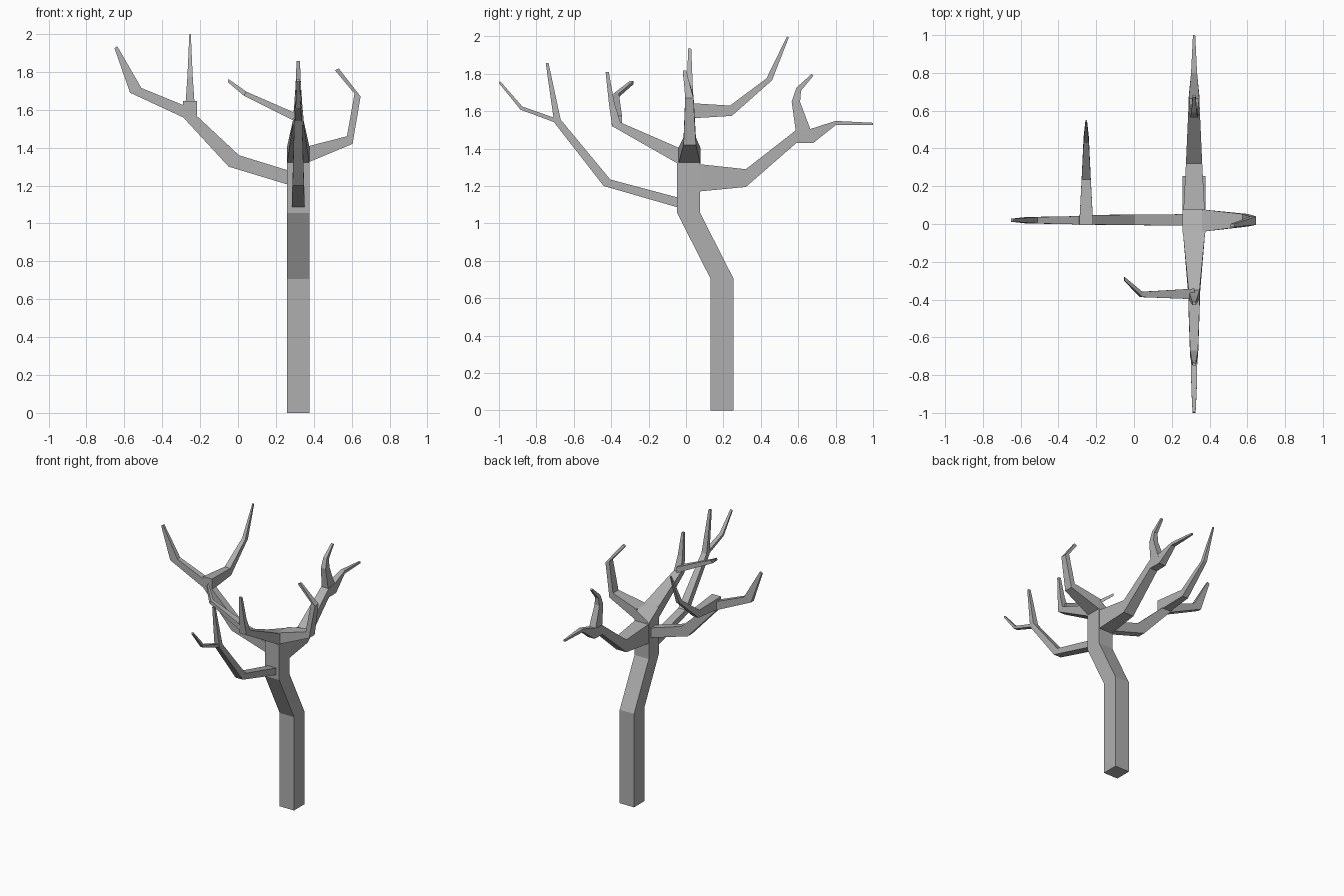
import bpy, bmesh

CX = 0.318  # trunk axis in x
CY = 0.018  # axis of the sideways branches in y

bark = bpy.data.materials.new("bark_grey")
bark.diffuse_color = (0.43, 0.43, 0.43, 1)


def limb(name, axis, rings):
    """Loft four-sided rings: (u1, z1, u2, z2, centre, half_width), u along the given axis."""
    bm = bmesh.new()
    loops = []
    for u1, z1, u2, z2, c, h in rings:
        pts = [(u1, c - h, z1), (u1, c + h, z1), (u2, c + h, z2), (u2, c - h, z2)]
        if axis == 'y':
            pts = [(b, a, z) for a, b, z in pts]
        loops.append([bm.verts.new(p) for p in pts])
    for a, b in zip(loops, loops[1:]):
        for i in range(4):
            j = (i + 1) % 4
            bm.faces.new((a[i], a[j], b[j], b[i]))
    bm.faces.new(loops[0])
    bm.faces.new(loops[-1])
    bmesh.ops.recalc_face_normals(bm, faces=bm.faces)
    me = bpy.data.meshes.new(name)
    bm.to_mesh(me)
    bm.free()
    me.materials.append(bark)
    ob = bpy.data.objects.new(name, me)
    bpy.context.collection.objects.link(ob)
    return ob


# Bent square trunk, its top sloping down to the rear left corner
trunk = limb("trunk", 'y', [
    (.13, 0, .253, 0, CX, .06), (.13, .707, .253, .707, CX, .06),
    (-.047, 1.055, .076, 1.055, CX, .06), (-.047, 1.318, .076, 1.318, CX, .06),
    (-.047, 1.405, .076, 1.405, CX, .06)])
trunk.data.vertices[-1].co.z = 1.325

# Upper front branch and its sideways twig
limb("front_upper_branch", 'y', [
    (-.04, 1.318, -.04, 1.405, CX, .059), (-.395, 1.52, -.35, 1.54, CX, .029),
    (-.412, 1.64, -.382, 1.64, CX, .02), (-.43, 1.81, -.413, 1.81, CX, .009)])
limb("front_upper_twig", 'x', [
    (.32, 1.53, .32, 1.575, -.37, .028), (.03, 1.675, .045, 1.695, -.373, .014),
    (-.053, 1.745, -.05, 1.762, -.29, .01)])

# Lower front branch and its twig
limb("front_lower_branch", 'y', [
    (-.03, 1.082, -.03, 1.135, CX, .034), (-.44, 1.20, -.405, 1.235, CX, .03),
    (-.705, 1.54, -.67, 1.555, CX, .021), (-.75, 1.858, -.735, 1.858, CX, .009)])
limb("front_lower_twig", 'y', [
    (-.66, 1.525, -.69, 1.56, CX, .018), (-.885, 1.608, -.875, 1.625, CX, .014),
    (-1.0, 1.75, -.995, 1.762, CX, .008)])

# Rear branch with a rising and a level twig
limb("rear_branch", 'y', [
    (.06, 1.17, .06, 1.318, CX, .057), (.32, 1.195, .32, 1.29, CX, .043),
    (.59, 1.43, .59, 1.50, CX, .031), (.68, 1.43, .665, 1.505, CX, .028),
    (.80, 1.525, .80, 1.548, CX, .016), (1.0, 1.525, 1.0, 1.538, CX, .006)])
limb("rear_twig", 'y', [
    (.59, 1.47, .672, 1.485, CX, .028), (.565, 1.65, .61, 1.65, CX, .02),
    (.59, 1.725, .615, 1.71, CX, .014), (.672, 1.80, .682, 1.79, CX, .008)])

# Left branch with its fork reaching backwards
limb("left_branch", 'x', [
    (.28, 1.20, .28, 1.275, .022, .03), (-.05, 1.30, .005, 1.36, .022, .028),
    (-.28, 1.55, -.22, 1.57, .022, .025), (-.29, 1.56, -.225, 1.64, .022, .024),
    (-.29, 1.56, -.29, 1.625, .02, .022), (-.57, 1.69, -.51, 1.715, .02, .017),
    (-.652, 1.925, -.637, 1.935, .02, .008)])
limb("left_rear_fork", 'y', [
    (-.004, 1.56, -.004, 1.645, -.253, .037), (.245, 1.575, .235, 1.63, -.253, .024),
    (.46, 1.765, .43, 1.775, -.253, .014), (.55, 1.995, .54, 2.0, -.253, .004)])

# Right branch hooking upward and back in
limb("right_branch", 'x', [
    (.36, 1.318, .36, 1.405, CY, .059), (.605, 1.42, .575, 1.46, .02, .033),
    (.647, 1.67, .615, 1.685, .018, .022), (.532, 1.818, .512, 1.808, -.008, .009)])
